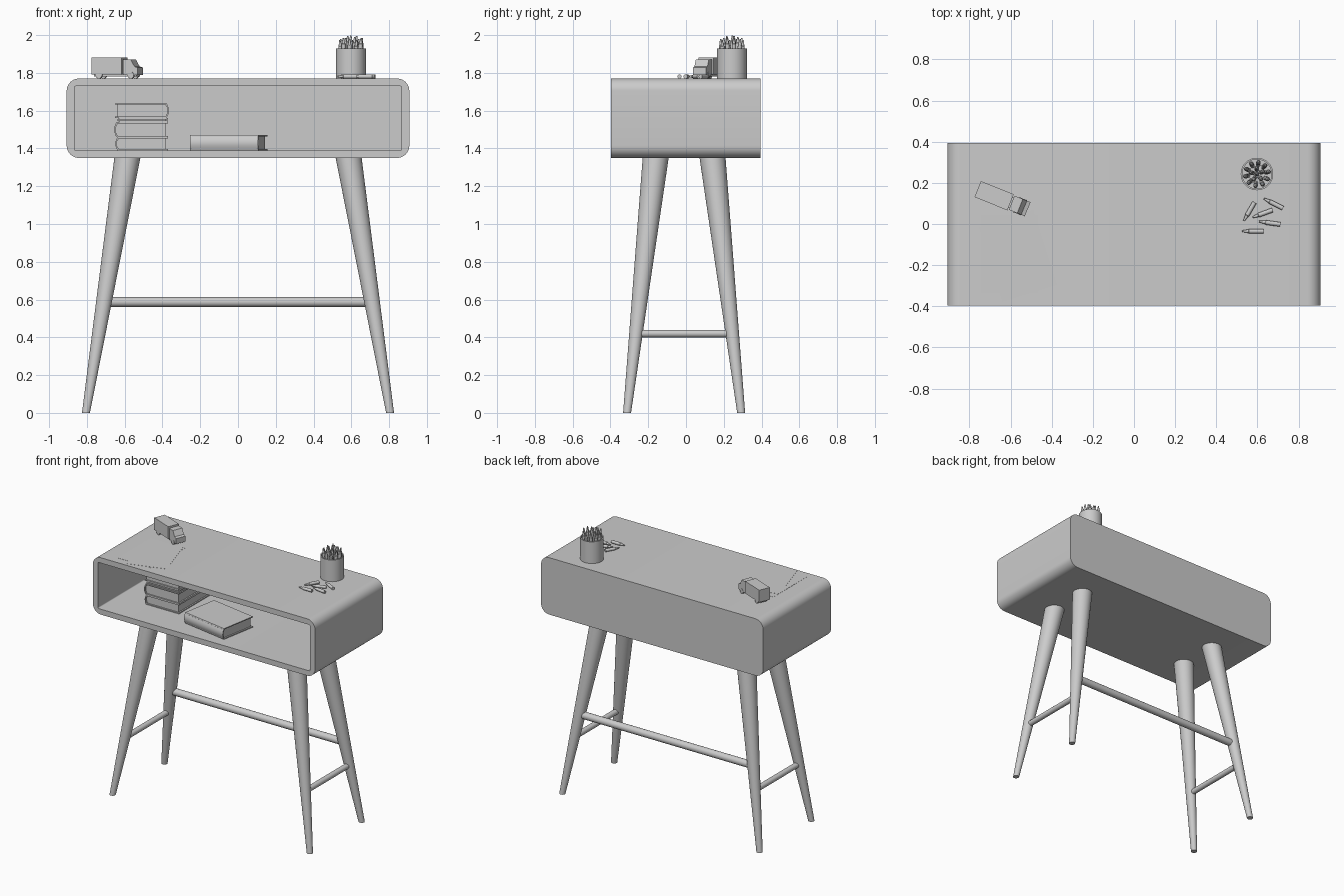
import bpy, bmesh, math
from mathutils import Matrix, Vector
from math import sin, cos, pi, radians

if "Cube" in bpy.data.objects:
    bpy.data.objects.remove(bpy.data.objects["Cube"])

TOP, SHELF = 1.77, 1.39


def finish(name, bm, matrix=None, angle=32):
    """Turn a bmesh into an object, smooth shaded with sharp edges kept."""
    bmesh.ops.remove_doubles(bm, verts=bm.verts, dist=1e-6)
    bmesh.ops.recalc_face_normals(bm, faces=bm.faces)
    for f in bm.faces:
        f.smooth = True
    for e in bm.edges:
        e.smooth = len(e.link_faces) == 2 and e.calc_face_angle(0) < radians(angle)
    me = bpy.data.meshes.new(name)
    bm.to_mesh(me)
    bm.free()
    ob = bpy.data.objects.new(name, me)
    bpy.context.collection.objects.link(ob)
    if matrix is not None:
        ob.matrix_world = matrix
    return ob


def bridge(bm, a, b):
    n = len(a)
    for i in range(n):
        bm.faces.new((a[i], a[(i + 1) % n], b[(i + 1) % n], b[i]))


def box(name, lo, hi, matrix=None):
    bm = bmesh.new()
    c = [(l + h) / 2 for l, h in zip(lo, hi)]
    s = [h - l for l, h in zip(lo, hi)]
    bmesh.ops.create_cube(bm, size=1, matrix=Matrix.Translation(c) @ Matrix.Diagonal((*s, 1)))
    return finish(name, bm, matrix)


def prism(name, profile, y0, y1, matrix=None):
    """Extrude an x-z outline along y."""
    bm = bmesh.new()
    a, b = [[bm.verts.new((x, y, z)) for x, z in profile] for y in (y0, y1)]
    bridge(bm, a, b)
    bm.faces.new(a)
    bm.faces.new(b)
    return finish(name, bm, matrix)


def lathe(name, profile, matrix=None, sides=24):
    """Revolve (radius, z) points that start and end on the axis."""
    bm = bmesh.new()
    vs = [bm.verts.new((r, 0, z)) for r, z in profile]
    es = [bm.edges.new(p) for p in zip(vs, vs[1:])]
    bmesh.ops.spin(bm, geom=vs + es, axis=(0, 0, 1), cent=(0, 0, 0), angle=2 * pi, steps=sides)
    return finish(name, bm, matrix)


def rod(name, p0, p1, r0, r1, sides=32):
    """Tapered round bar with end rings kept square to their main axis."""
    p0, p1 = Vector(p0), Vector(p1)
    d = p1 - p0
    k = max(range(3), key=lambda i: abs(d[i]))
    bm = bmesh.new()
    rings = []
    for p, r in ((p0, r0), (p1, r1)):
        ring = []
        for i in range(sides):
            o = [r * cos(2 * pi * i / sides), r * sin(2 * pi * i / sides)]
            o.insert(k, 0)
            ring.append(bm.verts.new(p + Vector(o)))
        rings.append(ring)
        bm.faces.new(ring)
    bridge(bm, *rings)
    return finish(name, bm)


# Desk body: rounded tube, open at the front, closed at the back
def rounded_loop(bm, hw, z0, z1, r, y, seg=10):
    out = []
    for cx, cz, a0 in ((hw - r, z1 - r, 0), (r - hw, z1 - r, 90), (r - hw, z0 + r, 180), (hw - r, z0 + r, 270)):
        for i in range(seg + 1):
            a = radians(a0 + 90 * i / seg)
            out.append(bm.verts.new((cx + r * cos(a), y, cz + r * sin(a))))
    return out


bm = bmesh.new()
outer_back = rounded_loop(bm, 0.907, 1.35, TOP, 0.065, 0.395)
outer_front = rounded_loop(bm, 0.907, 1.35, TOP, 0.065, -0.397)
inner_front = rounded_loop(bm, 0.866, SHELF, 1.73, 0.008, -0.397)
inner_back = rounded_loop(bm, 0.866, SHELF, 1.73, 0.008, 0.37)
bridge(bm, outer_back, outer_front)
bridge(bm, outer_front, inner_front)
bridge(bm, inner_front, inner_back)
bm.faces.new(outer_back)
bm.faces.new(inner_back)
finish("desk_body", bm)

# Splayed legs and stretchers
YC = -0.01
for sx, side in ((-1, "left"), (1, "right")):
    for sy, end in ((-1, "front"), (1, "back")):
        rod(f"{end}_{side}_leg", (sx * 0.805, YC + sy * 0.302, 0), (sx * 0.585, YC + sy * 0.15, 1.355), 0.021, 0.069)
    rod(f"{side}_stretcher", (sx * 0.737, YC - 0.25, 0.42), (sx * 0.737, YC + 0.25, 0.42), 0.02, 0.02, 20)
rod("back_stretcher", (-0.7, YC + 0.237, 0.587), (0.7, YC + 0.237, 0.587), 0.026, 0.026, 20)


# Books: rounded spine at local -x, covers and inset page block
def book(name, x, y, z, width, length, thick, rot):
    m = Matrix.Translation((x, y, z)) @ Matrix.Rotation(radians(rot), 4, "Z")
    w, l, t, c = width / 2, length / 2, thick, 0.007
    b = 0.012

    def arc(inset, up):
        pts = [(-w + b - b * sin(pi * i / 8) + inset, inset + (t - 2 * inset) * i / 8) for i in range(9)]
        return pts if up else pts[::-1]
    prism(name + "_cover", [(w, 0)] + arc(0, True) + [(w, t), (w, t - c)] + arc(c, False) + [(w, c)], -l, l, m)
    box(name + "_pages", (-w + 0.008, -l + 0.01, c), (w - 0.01, l - 0.01, t - c), m)


book("bottom_book", -0.51, 0.02, SHELF, 0.28, 0.36, 0.07, 0)
book("second_book", -0.513, 0.02, 1.46, 0.285, 0.36, 0.08, 0)
book("thin_book", -0.505, 0.02, 1.541, 0.27, 0.35, 0.02, 0)
book("top_book", -0.508, 0.02, 1.562, 0.285, 0.36, 0.077, 180)
book("loose_book", -0.05, -0.157, SHELF, 0.285, 0.366, 0.08, 80)

# Paper sheets
for name, x, y, z, rot in (("straight_paper", -0.607, -0.145, TOP + 0.001, 0), ("turned_paper", -0.565, -0.155, TOP + 0.003, 17.5)):
    m = Matrix.Translation((x, y, z)) @ Matrix.Rotation(radians(rot), 4, "Z")
    box(name, (-0.14, -0.192, -0.0005), (0.14, 0.192, 0.0005), m)

# Toy truck: cargo box, cab, chassis and wheels
m = Matrix.Translation((-0.76, 0.17, TOP)) @ Matrix.Rotation(radians(-22), 4, "Z")
box("truck_cargo_box", (0, -0.042, 0.022), (0.172, 0.042, 0.112), m)
prism("truck_cab", [(0.178, 0.018), (0.262, 0.018), (0.262, 0.058), (0.243, 0.064), (0.222, 0.102), (0.178, 0.102)], -0.037, 0.037, m)
box("truck_chassis", (0.01, -0.028, 0.012), (0.25, 0.028, 0.026), m)
for wx in (0.04, 0.222):
    for s in (-1, 1):
        wm = m @ Matrix.Translation((wx, s * 0.032, 0.018)) @ Matrix.Rotation(pi / 2, 4, "X")
        lathe("truck_wheel", [(0, -0.007), (0.018, -0.007), (0.018, 0.007), (0, 0.007)], wm, 20)

# Cup with a thick wall
CX, CY = 0.598, 0.243
lathe("pencil_cup", [(0, 0), (0.079, 0), (0.079, 0.16), (0.071, 0.16), (0.071, 0.014), (0, 0.014)],
      Matrix.Translation((CX, CY, TOP)), 48)


# Crayons standing in the cup and lying on the top
def crayon(name, p, direction, length, r=0.011):
    m = Matrix.Translation(p) @ Vector(direction).normalized().to_track_quat("Z", "Y").to_matrix().to_4x4()
    lathe(name, [(0, 0), (r, 0), (r, length - 0.032), (r * 0.8, length - 0.03), (r * 0.35, length), (0, length)], m, 12)


for count, r0, r1, top in ((10, 0.046, 0.06, 1.985), (5, 0.022, 0.032, 1.996), (1, 0, 0.003, 1.999)):
    for i in range(count):
        a = 2 * pi * (i + 0.3) / count
        z1 = top - 0.012 * (i % 3) / 2
        p0 = Vector((CX + r0 * cos(a), CY + r0 * sin(a), TOP + 0.016))
        d = Vector((CX + r1 * cos(a), CY + r1 * sin(a), z1)) - p0
        crayon("cup_crayon", p0, d, d.length)

for x, y, ang in ((0.56, 0.06, 240), (0.625, 0.05, 200), (0.678, 0.1, 153), (0.66, 0.005, 172), (0.578, -0.035, 180)):
    d = Vector((cos(radians(ang)), sin(radians(ang)), 0))
    crayon("loose_crayon", Vector((x, y, TOP + 0.011)) - d * 0.052, d, 0.104)
